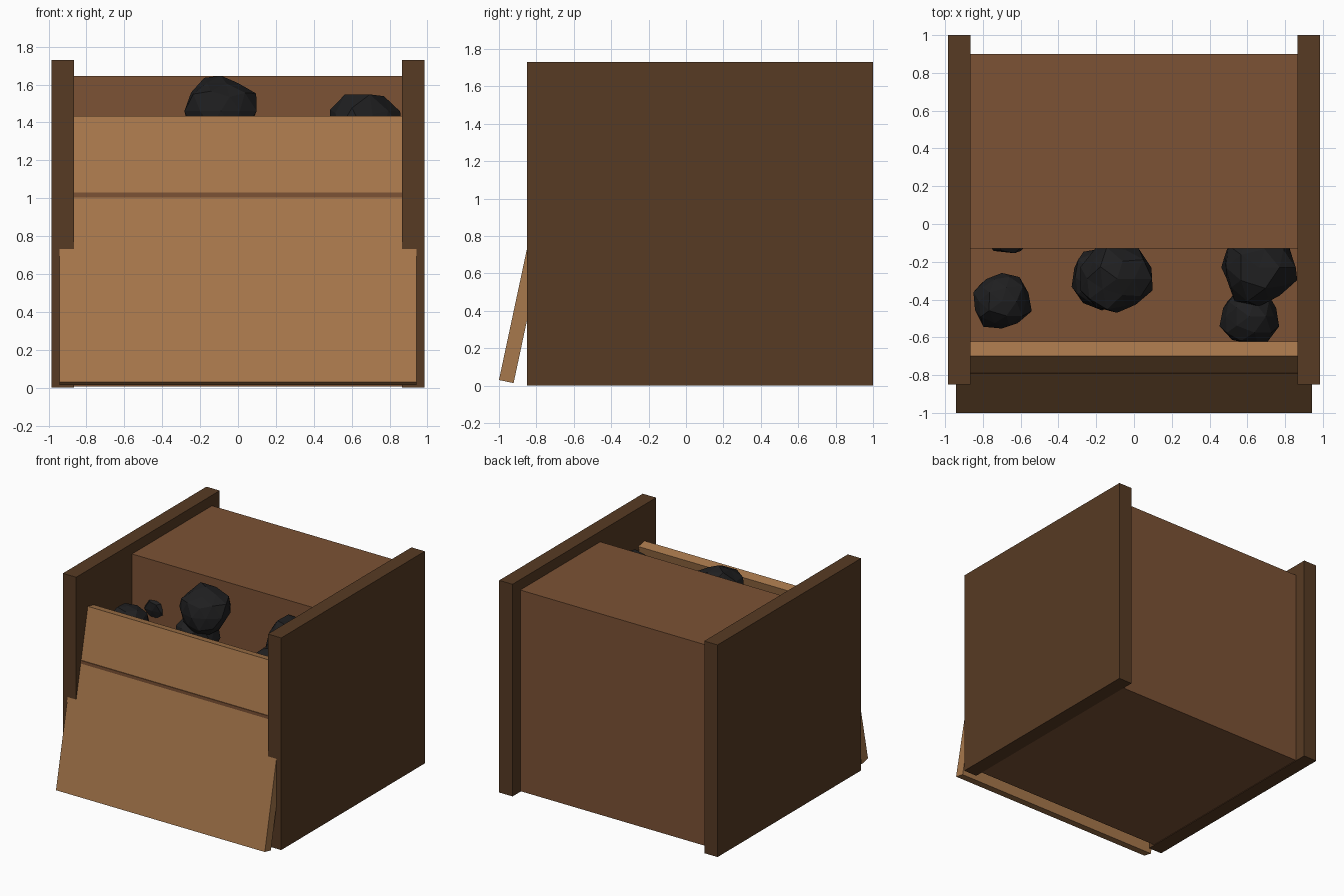
import bpy, bmesh, math, random
from mathutils import Vector

if "Cube" in bpy.data.objects:
    bpy.data.objects.remove(bpy.data.objects["Cube"])


def material(name, rgb):
    m = bpy.data.materials.new(name)
    m.diffuse_color = (*rgb, 1)
    m.use_nodes = True
    m.node_tree.nodes["Principled BSDF"].inputs["Base Color"].default_value = m.diffuse_color
    return m


DARK = material("dark wood", (0.095, 0.043, 0.017))
BROWN = material("brown wood", (0.200, 0.084, 0.035))
LIGHT = material("light wood", (0.390, 0.188, 0.072))
COAL = material("coal black", (0.014, 0.014, 0.015))


def extrude_profile(name, profile, x0, x1, mat):
    """Extrude a (y, z) outline along x."""
    bm = bmesh.new()
    face = bm.faces.new([bm.verts.new((x0, y, z)) for y, z in profile])
    geom = bmesh.ops.extrude_face_region(bm, geom=[face])["geom"]
    verts = [g for g in geom if isinstance(g, bmesh.types.BMVert)]
    bmesh.ops.translate(bm, verts=verts, vec=(x1 - x0, 0, 0))
    bmesh.ops.recalc_face_normals(bm, faces=bm.faces)
    return finish(name, bm, mat)


def finish(name, bm, mat):
    mesh = bpy.data.meshes.new(name)
    bm.to_mesh(mesh)
    bm.free()
    mesh.materials.append(mat)
    obj = bpy.data.objects.new(name, mesh)
    bpy.context.collection.objects.link(obj)
    return obj


def rock(name, center, radius, seed):
    """Faceted lump: an icosphere with jittered corners."""
    rng = random.Random(seed)
    bm = bmesh.new()
    bmesh.ops.create_icosphere(bm, subdivisions=2, radius=radius)
    for v in bm.verts:
        v.co = v.co * rng.uniform(0.84, 1.04) + Vector(center)
    return finish(name, bm, COAL)


# Side walls
wall = [(-0.85, 0), (1, 0), (1, 1.73), (-0.85, 1.73)]
for side, a, b in (("left", -0.985, -0.865), ("right", 0.865, 0.985)):
    extrude_profile(side + "_wall", wall, a, b, DARK)

# Stepped body: tall box at the back, low shelf in front
body = [(-0.792, 0.005), (0.9, 0.005), (0.9, 1.645), (-0.13, 1.645),
        (-0.13, 1.03), (-0.792, 1.03)]
extrude_profile("bin_body", body, -0.866, 0.866, BROWN)

# Leaning front board, pierced by the shelf edge
tilt = math.atan2(0.30, 1.405)
up = Vector((math.sin(tilt), math.cos(tilt))) * 1.437
back = Vector((math.cos(tilt), -math.sin(tilt))) * 0.08
foot = Vector((-1.0, 0.03))
board = [tuple(p) for p in (foot, foot + back, foot + back + up, foot + up)]
extrude_profile("front_board", board, -0.942, 0.942, LIGHT)

# Coal lumps: centre, radius
lumps = [
    ((-0.09, -0.29, 1.46), 0.200),
    ((-0.17, -0.28, 1.23), 0.175),
    ((0.66, -0.23, 1.36), 0.215),
    ((0.61, -0.49, 1.24), 0.165),
    ((-0.70, -0.41, 1.23), 0.165),
    ((-0.67, -0.04, 1.24), 0.130),
]
for i, (c, r) in enumerate(lumps):
    rock(f"coal_lump_{i + 1}", c, r, i + 3)
